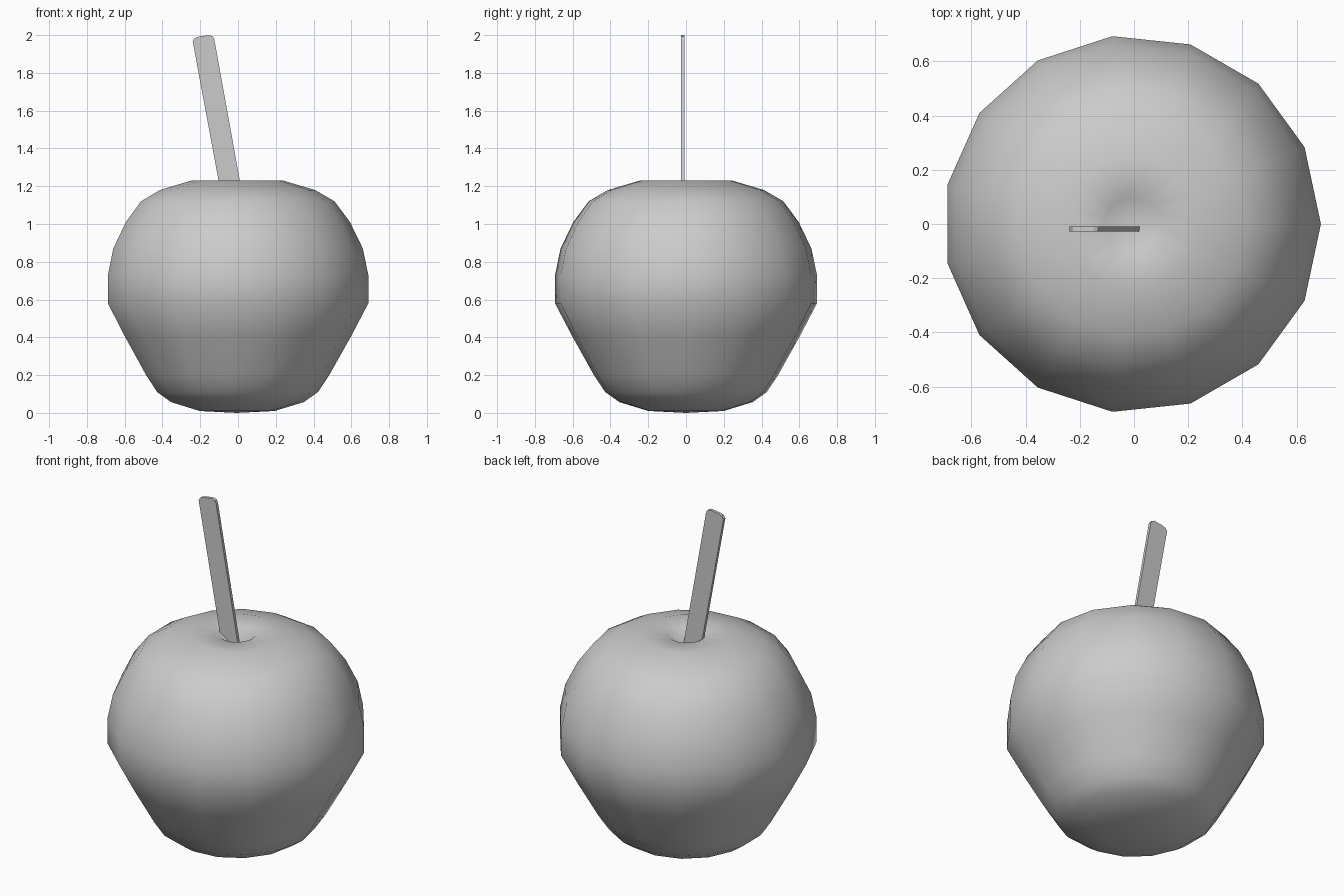
import bpy, bmesh, math

if "Cube" in bpy.data.objects:
    bpy.data.objects.remove(bpy.data.objects["Cube"])

SIDES = 15
CENTRE_X = -0.007


def finish(name, bm):
    bmesh.ops.recalc_face_normals(bm, faces=bm.faces[:])
    mesh = bpy.data.meshes.new(name)
    bm.to_mesh(mesh)
    bm.free()
    obj = bpy.data.objects.new(name, mesh)
    bpy.context.collection.objects.link(obj)
    return obj


# Fruit body: profile (radius, height) turned in 15 steps, dimpled on top
profile = [(0, 0.0), (0.20, 0.01), (0.355, 0.057), (0.43, 0.11), (0.49, 0.20),
           (0.608, 0.41), (0.697, 0.58), (0.697, 0.73), (0.668, 0.87),
           (0.60, 1.01), (0.518, 1.12), (0.415, 1.18), (0.245, 1.23),
           (0.10, 1.222), (0, 1.15)]
bm = bmesh.new()
verts = [bm.verts.new((r + CENTRE_X, 0, z)) for r, z in profile]
edges = [bm.edges.new(pair) for pair in zip(verts, verts[1:])]
bmesh.ops.spin(bm, geom=verts + edges, cent=(CENTRE_X, 0, 0), axis=(0, 0, 1),
               angle=math.tau, steps=SIDES, use_duplicate=False)
bmesh.ops.remove_doubles(bm, verts=bm.verts[:], dist=0.001)
for f in bm.faces:
    f.smooth = True
finish("fruit_body", bm)

# Stem: thin leaning plate with a rounded tip
outline = [(-0.088, 1.15), (0.024, 1.15), (-0.125, 1.975), (-0.132, 1.992),
           (-0.15, 2.0), (-0.205, 1.993), (-0.228, 1.985), (-0.24, 1.968)]
bm = bmesh.new()
face = bm.faces.new([bm.verts.new((x, -0.027, z)) for x, z in outline])
ext = bmesh.ops.extrude_face_region(bm, geom=[face], use_keep_orig=True)
moved = [g for g in ext["geom"] if isinstance(g, bmesh.types.BMVert)]
bmesh.ops.translate(bm, verts=moved, vec=(0, 0.018, 0))
finish("stem", bm)
